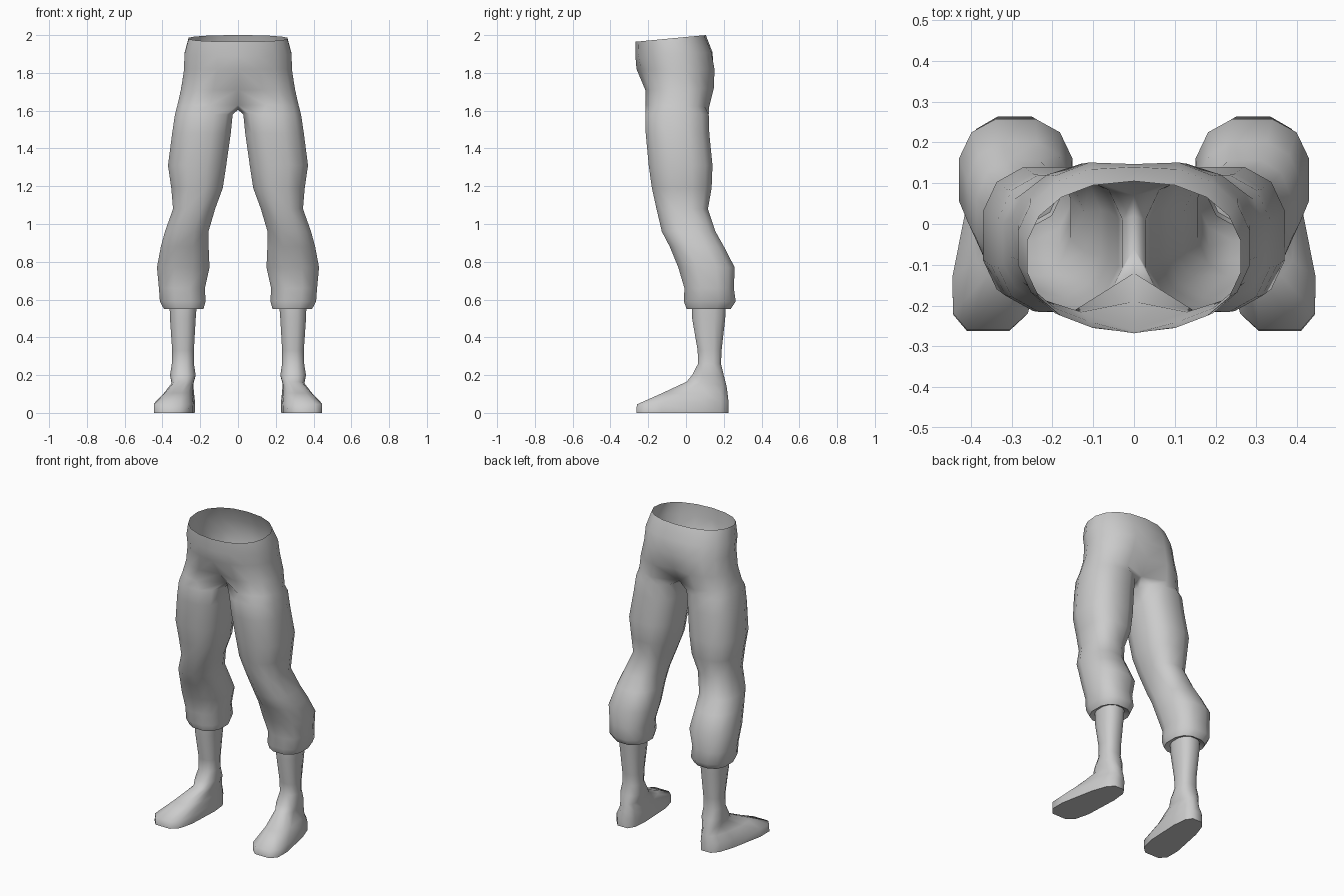
import bpy
import bmesh
from math import sin, cos, radians, copysign

SIDES = 12      # vertices around each leg
ARC = 10        # of those, the ones that continue up around the hip

if "Cube" in bpy.data.objects:
    bpy.data.objects.remove(bpy.data.objects["Cube"], do_unlink=True)

grey = bpy.data.materials.new("plain grey")
grey.use_nodes = True
grey.diffuse_color = (0.6, 0.6, 0.6, 1)
grey.node_tree.nodes["Principled BSDF"].inputs["Base Color"].default_value = grey.diffuse_color


def soft(value, power):
    """Push a sine or cosine outward to square off an ellipse."""
    return copysign(abs(value) ** power, value)


def leg_ring(z_front, z_back, inner, outer, front, back, power=0.8, splay=0.0, taper=0.0):
    """Closed ring, starting at the inner front corner and running round the outside."""
    points = []
    for i in range(SIDES):
        angle = radians(-45 + i * 360 / SIDES)
        side, ahead = soft(sin(angle), power), soft(cos(angle), power)
        half_width = (outer - inner) / 2 * (1 + taper * ahead)
        x = (inner + outer) / 2 + half_width * side + splay * ahead
        y = (front + back) / 2 - (back - front) / 2 * ahead
        z = (z_front + z_back) / 2 + (z_front - z_back) / 2 * ahead
        points.append((x, y, z))
    return points


def hip_arc(z_front, z_back, width, front, back, centre_front, centre_back, power=0.9):
    """Half ring from the front centre line round the side to the back centre line."""
    points = []
    for i in range(ARC):
        angle = radians(180 * i / (ARC - 1))
        side, ahead = soft(sin(angle), power), soft(cos(angle), power)
        y = (front + back) / 2 - (back - front) / 2 * ahead
        z = (z_front + z_back) / 2 + (z_front - z_back) / 2 * ahead
        points.append((width * side, y, z))
    points[0] = (0, centre_front, z_front)
    points[-1] = (0, centre_back, z_back)
    return points


def loft(name, rings, cap=False):
    """Skin rings from top to bottom, mirror to the other side and shade smooth."""
    bm = bmesh.new()
    rows = [[bm.verts.new(p) for p in ring] for ring in rings]
    for upper, lower in zip(rows, rows[1:]):
        closed = len(upper) == SIDES
        for i in range(SIDES if closed else ARC - 1):
            j = (i + 1) % SIDES
            bm.faces.new((upper[i], lower[i], lower[j], upper[j]))
    if cap:
        bm.faces.new(reversed(rows[-1]))
    mesh = bpy.data.meshes.new(name)
    bm.to_mesh(mesh)
    bm.free()
    mesh.materials.append(grey)
    obj = bpy.data.objects.new(name, mesh)
    bpy.context.collection.objects.link(obj)
    mirror = obj.modifiers.new("mirror", "MIRROR")
    mirror.merge_threshold = 0.002
    bpy.ops.object.select_all(action="DESELECT")
    obj.select_set(True)
    bpy.context.view_layer.objects.active = obj
    bpy.ops.object.shade_smooth_by_angle(angle=radians(65))
    return obj


# Trousers: open waist, seat, and the crotch line joining the two legs
hips = [
    hip_arc(1.965, 2.0, 0.265, -0.265, 0.105, -0.267, 0.105),
    hip_arc(1.89, 1.91, 0.288, -0.262, 0.145, -0.268, 0.14),
    hip_arc(1.82, 1.82, 0.289, -0.25, 0.162, -0.262, 0.147),
    hip_arc(1.71, 1.72, 0.305, -0.225, 0.157, -0.19, 0.125, 0.8),
]
crotch = hip_arc(1.63, 1.62, 0.325, -0.222, 0.13, -0.12, 0.07, 0.72)
crotch += [(0, 0.02, 1.605), (0, -0.06, 1.605)]

# Trouser leg: height, inner, outer, front, back
leg_profile = [
    (1.58, 0.024, 0.338, -0.22, 0.125),
    (1.48, 0.034, 0.353, -0.218, 0.128),
    (1.31, 0.058, 0.375, -0.202, 0.145),
    (1.19, 0.077, 0.357, -0.185, 0.14),
    (1.08, 0.118, 0.347, -0.16, 0.12),
    (0.96, 0.153, 0.39, -0.132, 0.16),
    (0.88, 0.152, 0.412, -0.09, 0.205),
    (0.77, 0.147, 0.433, -0.045, 0.262),
    (0.66, 0.172, 0.422, -0.012, 0.257),
    (0.59, 0.168, 0.417, -0.015, 0.267),
    (0.55, 0.18, 0.395, 0.0, 0.24),
    (0.565, 0.215, 0.365, 0.03, 0.21),
]
legs = [leg_ring(z, *rest) for z, *rest in ((row[0], *row) for row in leg_profile)]
loft("trousers", hips + [crotch] + legs)

# Bare shins, ankles and feet
feet = [
    leg_ring(0.59, 0.59, 0.215, 0.365, 0.03, 0.215),
    leg_ring(0.5, 0.5, 0.222, 0.362, 0.03, 0.21),
    leg_ring(0.33, 0.33, 0.232, 0.35, 0.06, 0.19),
    leg_ring(0.26, 0.26, 0.232, 0.352, 0.062, 0.187),
    leg_ring(0.2, 0.2, 0.222, 0.362, 0.03, 0.202),
    leg_ring(0.165, 0.145, 0.235, 0.352, 0.0, 0.217),
    leg_ring(0.105, 0.1, 0.235, 0.385, -0.13, 0.225, 0.75, 0.02, 0.1),
    leg_ring(0.045, 0.06, 0.23, 0.425, -0.265, 0.23, 0.6, 0.03, 0.2),
    leg_ring(0.0, 0.0, 0.232, 0.425, -0.268, 0.23, 0.6, 0.03, 0.2),
]
loft("shins_and_feet", feet, cap=True)
